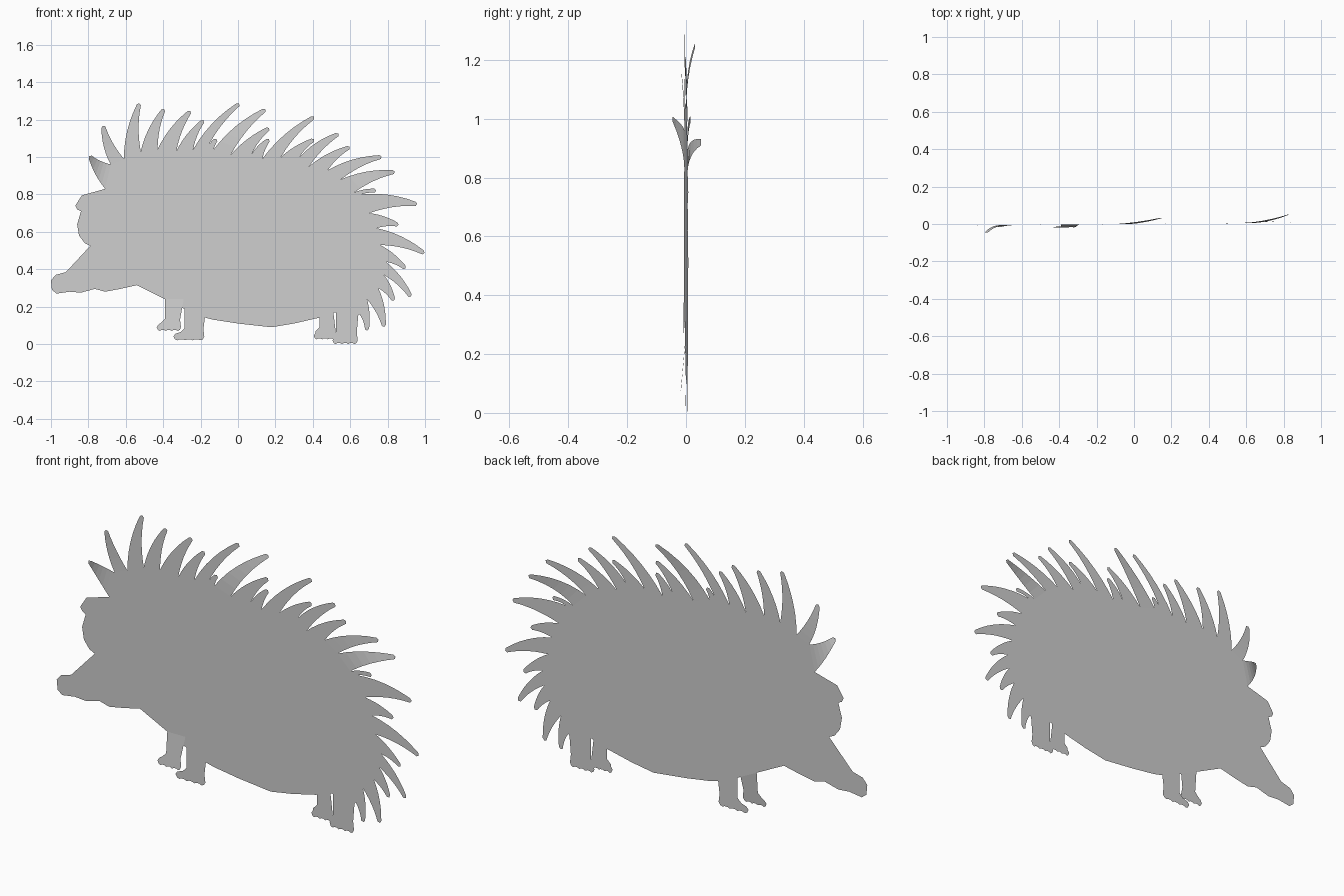
import bpy, math
from mathutils import Vector

old = bpy.data.objects.get("Cube")
if old:
    bpy.data.objects.remove(old, do_unlink=True)

grey = bpy.data.materials.new("plain grey")
grey.use_nodes = True
colour = (0.62, 0.62, 0.62, 1)
grey.diffuse_color = colour
grey.node_tree.nodes["Principled BSDF"].inputs["Base Color"].default_value = colour


def sheet(name, points, faces):
    """Thin cut-out: points are (x, z, extra depth) on a slightly turned plane."""
    verts = [(x, 0.008 * x + depth, z) for x, z, depth in points]
    mesh = bpy.data.meshes.new(name)
    mesh.from_pydata(verts, [], faces)
    mesh.materials.append(grey)
    obj = bpy.data.objects.new(name, mesh)
    bpy.context.collection.objects.link(obj)
    return obj


def bezier(start, control, end, t):
    return start * (1 - t) ** 2 + control * 2 * t * (1 - t) + end * t ** 2


def quill(name, left, right, tip, lean):
    """Tapered, backward-curling spine between two points on the back."""
    axis = tip - (left + right) / 2
    side = Vector((-axis.y, axis.x))
    blunt = side.normalized() * 0.011
    steps = 7
    points = []
    for i in range(steps):
        t = i / (steps - 1)
        for root, end, bend in ((left, tip + blunt, 0.13), (right, tip - blunt, 0.09)):
            p = bezier(root, (root + end) / 2 + side * bend, end, t)
            points.append((p.x, p.y, lean * t * t))
    # rounded tip
    cap = tip + axis.normalized() * 0.008
    points.append((cap.x, cap.y, lean))
    faces = [(2 * i, 2 * i + 1, 2 * i + 3, 2 * i + 2) for i in range(steps - 1)]
    faces.append((2 * steps - 2, 2 * steps - 1, 2 * steps))
    sheet(name, points, faces)


def leg(name, front, back, top, sole, toe, heel, lean=0.0):
    """Leg with a forward foot whose sole is scalloped into toes."""
    outline = [(front, top), (front, sole + 0.065), (front - 0.02, sole + 0.045),
               (toe + 0.01, sole + 0.035), (toe, sole + 0.02)]
    toes = 4
    width = (heel - toe) / toes
    for i in range(toes):
        for a in (0.2, 0.5, 0.8):
            outline.append((toe + (i + a) * width, sole + 0.014 * (1 - math.sin(a * math.pi))))
    outline += [(heel, sole + 0.02), (heel - 0.005, sole + 0.06), (back, top)]
    points = [(x, z, lean * (top - z) / (top - sole)) for x, z in outline]
    sheet(name, points, [range(len(points))])


def pairs(values):
    return [Vector((x / 100, z / 100)) for x, z in zip(values[::2], values[1::2])]


# Notches between quills, from brow to rump
notches = pairs([
    -71, 83, -68, 96, -61, 99, -52, 103, -43, 104, -33, 103, -24, 104, -17, 104,
    -13, 104, -4, 101, 7, 101, 13, 99, 23, 100, 33, 100, 38, 95, 48, 93, 55, 88,
    62, 81, 66, 80, 70, 70, 74, 62, 76, 53, 79, 44, 78, 37, 75, 30, 69, 24, 65, 16])
# Quill tips, in the same order
tips = pairs([
    -79, 100, -72, 116, -53, 128, -40, 125, -26, 124, -19, 119, 0, 128, -12, 109,
    14, 125, 16, 115, 16, 109, 40, 121, 40, 109, 53, 112, 59, 105, 76, 100, 83, 92,
    73, 82, 95, 75, 85, 64, 99, 49, 89, 41, 92, 26, 83, 24, 78, 10, 69, 8])
leans = {0: -0.04, 1: -0.01, 8: 0.03, 15: 0.01, 16: 0.045}

for i, tip in enumerate(tips):
    quill(f"quill_{i + 1}", notches[i], notches[i + 1], tip, leans.get(i, 0.0))

# Underside from rump to snout, then face up to the brow
underside = pairs([
    64, 15, 52, 17, 43, 14, 30, 11, 18, 9, 0, 11, -13, 13, -17, 14,
    -29, 19, -39, 24, -49, 29, -54, 31.5])
snout = pairs([
    -63, 29.5, -71, 28, -76.5, 29.5, -84, 27.5, -90, 28, -97, 27, -99.5, 29,
    -100, 34, -97.5, 37, -92, 38.5, -79, 52.5])
face = pairs([-82, 54, -85, 58, -86, 64, -84, 71, -86, 72, -87, 74, -83.5, 79.5])
outline = notches + underside + snout + face
sheet("body", [(p.x, p.y, 0.0) for p in outline], [range(len(outline))])

# Legs
leg("far_front_leg", -0.39, -0.29, 0.24, 0.07, -0.435, -0.305, -0.015)
leg("near_front_leg", -0.285, -0.17, 0.2, 0.02, -0.345, -0.18)
leg("far_hind_leg", 0.435, 0.51, 0.17, 0.025, 0.405, 0.525)
leg("near_hind_leg", 0.525, 0.645, 0.18, 0.0, 0.505, 0.64)
